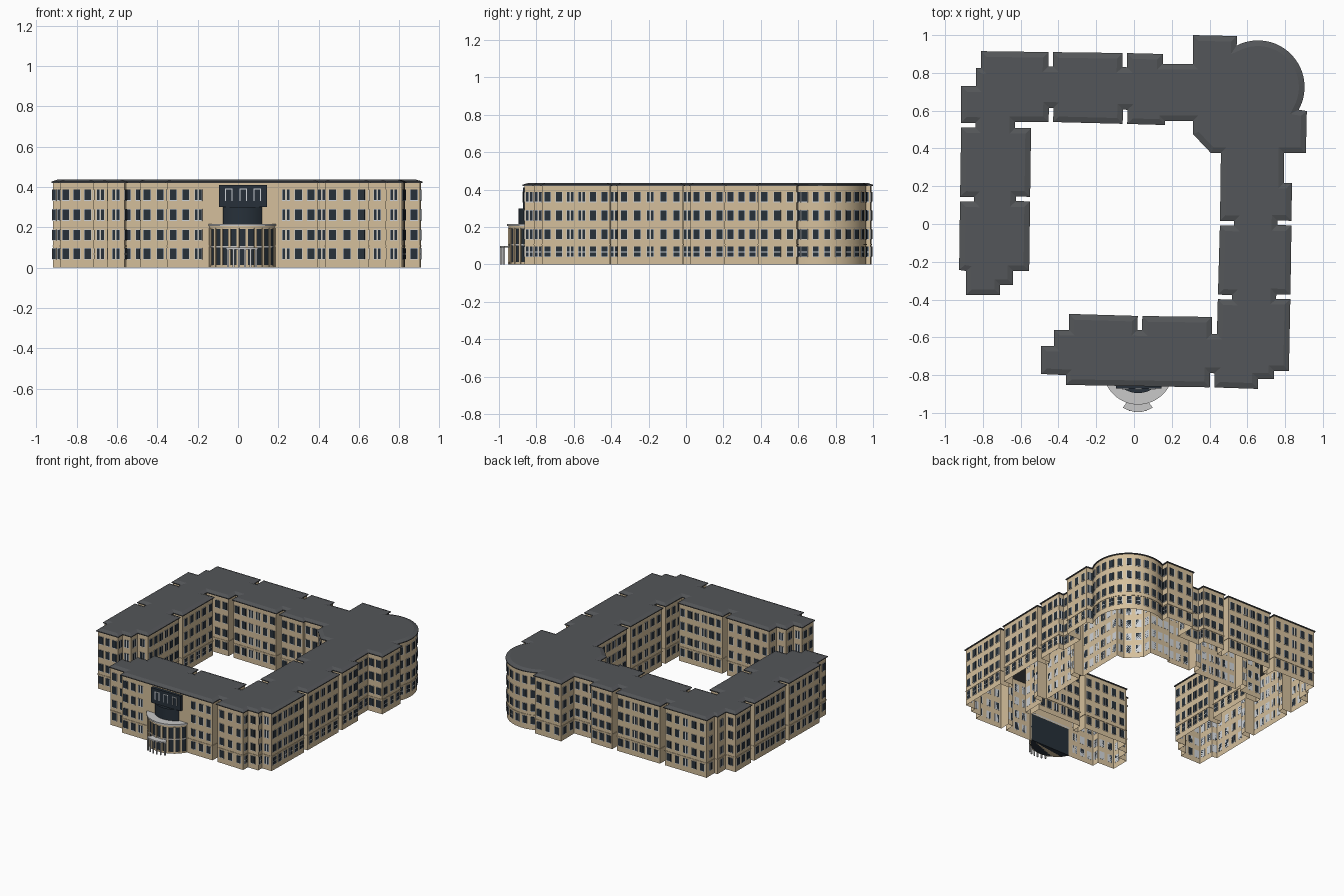
import bpy, bmesh, math
from mathutils import Vector

if "Cube" in bpy.data.objects:
    bpy.data.objects.remove(bpy.data.objects["Cube"])


def material(name, rgb):
    m = bpy.data.materials.new(name)
    m.diffuse_color = (*rgb, 1)
    m.use_nodes = True
    m.node_tree.nodes["Principled BSDF"].inputs["Base Color"].default_value = m.diffuse_color
    return m


WALL = material("sandstone", (0.66, 0.52, 0.33))
ROOF = material("slate_grey", (0.088, 0.093, 0.1))
GLASS = material("dark_glass", (0.02, 0.03, 0.042))
FRAME = material("pale_frame", (0.62, 0.65, 0.68))
STONE = material("light_concrete", (0.58, 0.58, 0.58))

# Eave outline, clockwise. Three-part entries are narrow notches in a wall run.
N = 1
ARC_C, ARC_R = Vector((0.656, 0.725)), 0.247
PLAN = [(-.81, .915), (-.44, .91, N), (-.048, .905, N), (.153, .9), (.153, .847),
        (.312, .847), (.312, 1), (.545, .995), "arc", (.915, .598), (.91, .376),
        (.794, .376), (.794, .217), (.836, .217), (.834, .005, N), (.828, -.386, N),
        (.82, -.778), (.741, -.778), (.741, -.82), (.656, -.82), (.656, -.873),
        (.413, -.865, N), (-.36, -.852), (-.36, -.8), (-.492, -.794), (-.492, -.646),
        (-.423, -.646), (-.423, -.561), (-.344, -.561), (-.344, -.476),
        (.032, -.487, N), (.413, -.492), (.413, -.582), (.439, -.582),
        (.444, -.386, N), (.455, .005, N), (.46, .376), (.407, .376), (.312, .476),
        (.312, .545), (.164, .545), (.164, .524), (-.048, .53, N), (-.44, .54, N),
        (-.63, .54), (-.63, .508), (-.545, .508), (-.55, .132, N), (-.555, -.249),
        (-.64, -.249), (-.64, -.323), (-.709, -.323), (-.709, -.376), (-.889, -.376),
        (-.889, -.249), (-.926, -.243), (-.921, .132, N), (-.915, .524, N),
        (-.915, .73), (-.836, .73), (-.836, .825), (-.81, .825)]


def arc_points(c, r, a0, a1, n):
    return [Vector((c[0] + r * math.cos(math.radians(a0 + (a1 - a0) * i / n)),
                    c[1] + r * math.sin(math.radians(a0 + (a1 - a0) * i / n)))) for i in range(n + 1)]


def expand(plan):
    out = []
    for i, p in enumerate(plan):
        if p == "arc":
            out += arc_points(ARC_C, ARC_R, 117, -29, 24)
        elif len(p) == 3:
            d = (Vector(plan[i + 1][:2]) - Vector(plan[i - 1][:2])).normalized()
            q, inward = Vector(p[:2]), Vector((d.y, -d.x)) * 0.075
            a, b = q - d * 0.012, q + d * 0.012
            out += [a, a + inward, b + inward, b]
        else:
            out.append(Vector(p))
    return out


def inset(poly, w):
    # Mitred offset towards the inside
    res = []
    for i, p in enumerate(poly):
        d0 = (p - poly[i - 1]).normalized()
        d1 = (poly[(i + 1) % len(poly)] - p).normalized()
        n0, n1 = Vector((d0.y, -d0.x)), Vector((d1.y, -d1.x))
        res.append(p + (n0 + n1) * (w / (1 + n0.dot(n1))))
    return res


def inside(p, poly):
    hit = False
    for i, a in enumerate(poly):
        b = poly[i - 1]
        if (a.y > p.y) != (b.y > p.y) and p.x < (b.x - a.x) * (p.y - a.y) / (b.y - a.y) + a.x:
            hit = not hit
    return hit


def finish(bm, name, mat, smooth=False):
    bmesh.ops.recalc_face_normals(bm, faces=bm.faces[:])
    me = bpy.data.meshes.new(name)
    bm.to_mesh(me)
    bm.free()
    me.materials.append(mat)
    ob = bpy.data.objects.new(name, me)
    bpy.context.collection.objects.link(ob)
    if smooth:
        bpy.context.view_layer.objects.active = ob
        ob.select_set(True)
        bpy.ops.object.shade_smooth_by_angle(angle=math.radians(25))
        ob.select_set(False)


def loft(name, mat, levels, bottom=True, top=True, smooth=False):
    # Stack of matching outlines, each given as (points, height)
    bm = bmesh.new()
    rings = [[bm.verts.new((p.x, p.y, z)) for p in pts] for pts, z in levels]
    n = len(rings[0])
    for a, b in zip(rings, rings[1:]):
        for i in range(n):
            j = (i + 1) % n
            bm.faces.new((a[i], a[j], b[j], b[i]))
    if bottom:
        bm.faces.new(rings[0])
    if top:
        bm.faces.new(rings[-1])
    finish(bm, name, mat, smooth)


def block(bm, c, d, n, w, z0, z1, t):
    # Box on a wall: centre c, along d, standing t out along n
    vs = []
    for z in (z0, z1):
        for u, o in ((-.5, -.001), (.5, -.001), (.5, t), (-.5, t)):
            p = c + d * (u * w) + n * o
            vs.append(bm.verts.new((p.x, p.y, z)))
    for f in ((0, 1, 2, 3), (4, 5, 6, 7), (0, 1, 5, 4), (1, 2, 6, 5), (2, 3, 7, 6), (3, 0, 4, 7)):
        bm.faces.new([vs[i] for i in f])


eave = expand(PLAN)
wall = inset(eave, 0.008)

# Shell, string course and hipped roof edge
loft("outer_walls", WALL, [(wall, 0), (wall, 0.422)], bottom=False, top=False, smooth=True)
ledge = inset(eave, 0.005)
loft("string_course", WALL, [(wall, .104), (ledge, .104), (ledge, .109), (wall, .109)], False, False)
loft("roof", ROOF, [(eave, 0.42), (eave, 0.426), (inset(eave, 0.03), 0.436)])

# Windows on four floors
frames, panes = bmesh.new(), bmesh.new()
FLOORS = [(.043, .095), (.137, .187), (.236, .289), (.335, .387)]


def window(c, d, n, w):
    for k, (z0, z1) in enumerate(FLOORS):
        block(frames, c, d, n, w + 0.005, z0 - 0.004, z1 + 0.001, 0.003)
        if k == 0 and n.x > 0.3:
            block(panes, c, d, n, w, z0, z0 + 0.021, 0.0045)
            block(panes, c, d, n, w, z0 + 0.027, z1, 0.0045)
        else:
            block(panes, c, d, n, w, z0, z1, 0.0045)


for i, b in enumerate(wall):
    a = wall[i - 1]
    d, length = (b - a).normalized(), (b - a).length
    n = Vector((-d.y, d.x))
    if length < 0.035 or inside((a + b) / 2 + n * 0.06, wall):
        continue
    bays = max(1, round(length / 0.064))
    for k in range(bays):
        c = a + d * (length * (k + .5) / bays)
        if n.y < -.9 and c.y < -.8 and -.16 < c.x < .2:
            continue    # entrance bay
        if bays == 1 or min(k, bays - 1 - k) % 3 == 2:
            for s in (-1, 1):
                window(c + d * (s * 0.0105), d, n, 0.013)
        else:
            window(c, d, n, 0.033)

# Windows around the rounded corner
for k in range(10):
    t = math.radians(-22 + 14.6 * k)
    n = Vector((math.cos(t), math.sin(t)))
    window(ARC_C + n * (ARC_R - 0.008), Vector((-n.y, n.x)), n, 0.03)

# Tall glazed panel above the entrance, with pale glazing bars
X, Y = Vector((1, 0)), Vector((0, -1))
block(panes, Vector((.025, -.85)), X, Y, .24, .3, .41, .022)
for x in (-.045, .025, .095):
    for s in (-1, 1):
        block(frames, Vector((x + s * .016, -.871)), X, Y, .005, .33, .39, .004)
    block(frames, Vector((x, -.871)), X, Y, .037, .386, .391, .004)
finish(frames, "window_frames", FRAME)
finish(panes, "window_glass", GLASS)


def drum(name, mat, c, r, half, z0, z1):
    # Bow-fronted prism, cut off by the facade
    loft(name, mat, [(p := arc_points(c, r, -90 - half, -90 + half, 24), z0), (p, z1)], smooth=True)


# Bowed entrance hall and the smaller bow above it
HALL, BOW = (.022, -.77), (.022, -.752)
drum("hall_glazing", GLASS, HALL, .176, 66, 0, .2)
drum("hall_plinth", WALL, HALL, .18, 66, 0, .012)
drum("hall_mid_band", STONE, HALL, .18, 66, .1, .108)
drum("hall_top_band", WALL, HALL, .18, 66, .192, .206)
drum("hall_roof", STONE, HALL, .186, 66, .206, .217)
drum("upper_bow_glazing", GLASS, BOW, .143, 43, .217, .3)
piers = bmesh.new()
for k in range(10):
    t = math.radians(-90 - 63 + 14 * k)
    n = Vector((math.cos(t), math.sin(t)))
    block(piers, Vector(HALL) + n * .175, Vector((-n.y, n.x)), n, .013, 0, .195, .008)
finish(piers, "hall_piers", WALL)

# Porch canopy on slim posts
porch = arc_points((.02, -.85), .145, -123, -57, 12)
loft("porch_canopy", STONE, [(q := porch + [Vector((.075, -.94)), Vector((-.035, -.94))], .09), (q, .099)])
posts = bmesh.new()
for p in arc_points((.02, -.85), .138, -120, -60, 5):
    block(posts, p, X, Y, .009, 0, .091, .008)
finish(posts, "porch_posts", STONE)
